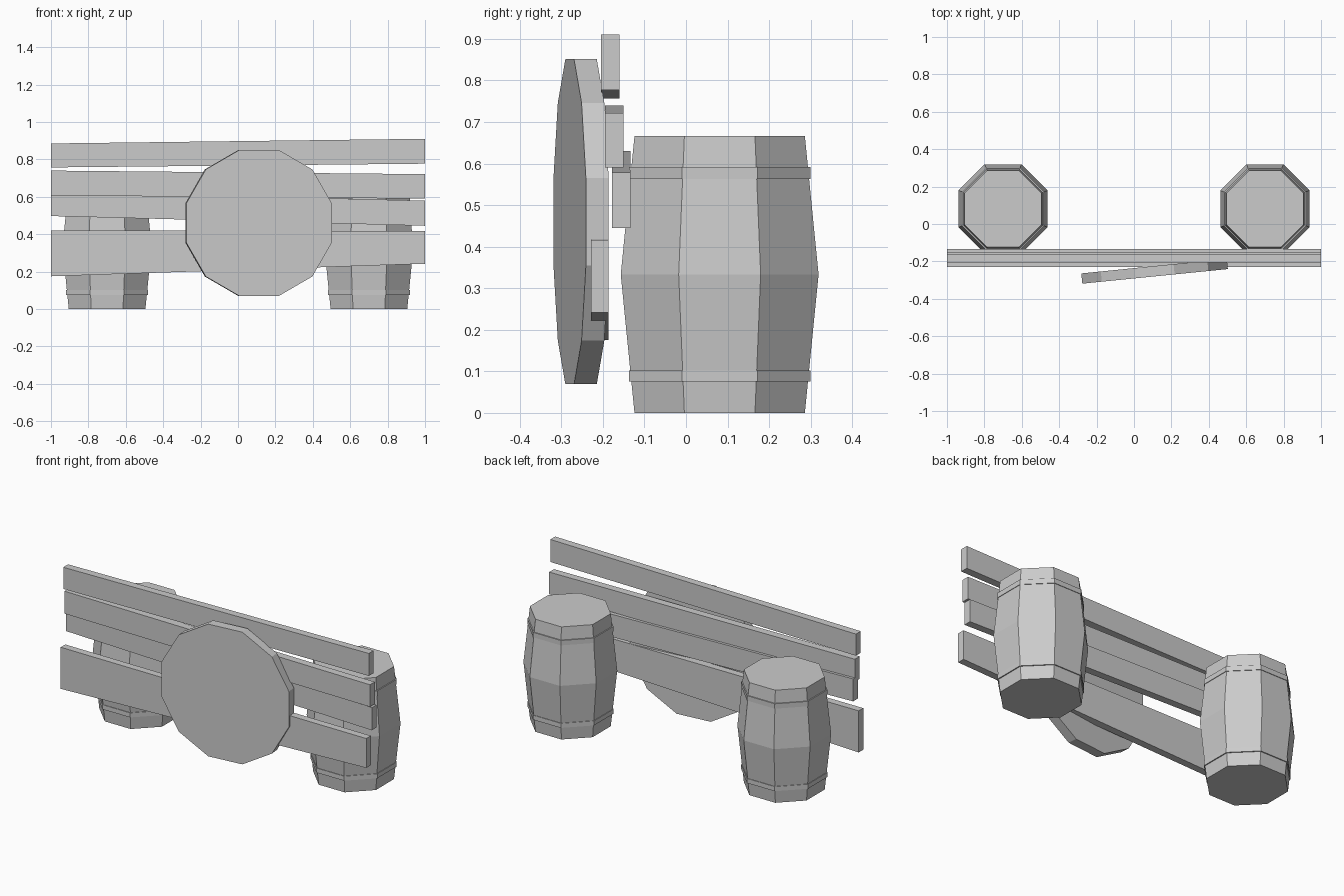
import bpy, bmesh
from math import pi, sin, cos, tan
from mathutils import Matrix

if "Cube" in bpy.data.objects:
    bpy.data.objects.remove(bpy.data.objects["Cube"])


def finish(name, bm):
    bmesh.ops.recalc_face_normals(bm, faces=bm.faces)
    mesh = bpy.data.meshes.new(name)
    bm.to_mesh(mesh)
    bm.free()
    obj = bpy.data.objects.new(name, mesh)
    bpy.context.collection.objects.link(obj)
    return obj


def lathe(name, profile, sides, loc, closed=False):
    """Revolve (apothem, z) points; flat sides face the axes."""
    bm = bmesh.new()
    rings = []
    for a, z in profile:
        r = a / cos(pi / sides)
        rings.append([bm.verts.new((r * cos((2 * i + 1) * pi / sides),
                                    r * sin((2 * i + 1) * pi / sides), z))
                      for i in range(sides)])
    pairs = list(zip(rings, rings[1:]))
    if closed:
        pairs.append((rings[-1], rings[0]))
    for lo, hi in pairs:
        for i in range(sides):
            j = (i + 1) % sides
            bm.faces.new((lo[i], lo[j], hi[j], hi[i]))
    if not closed:
        bm.faces.new(rings[0])
        bm.faces.new(rings[-1])
    obj = finish(name, bm)
    obj.location = loc
    return obj


def plank(name, left, right, y0, y1):
    """Board from x=-1 to 1 with its own (bottom, top) heights at each end."""
    bm = bmesh.new()
    bmesh.ops.create_cube(bm, size=2)
    for v in bm.verts:
        end = left if v.co.x < 0 else right
        v.co.z = end[0] if v.co.z < 0 else end[1]
        v.co.y = y0 if v.co.y < 0 else y1
    return finish(name, bm)


# Barrels with two hoops each
for side, x in (("left", -0.70), ("right", 0.70)):
    loc = (x, 0.081, 0)
    lathe(side + "_barrel", [(0.205, 0), (0.238, 0.333), (0.205, 0.666)], 8, loc)
    for level, z0, z1 in (("lower", 0.075, 0.102), ("upper", 0.563, 0.592)):
        lathe(f"{side}_{level}_hoop",
              [(0.2, z0), (0.2185, z0), (0.2185, z1), (0.2, z1)], 8, loc, True)

# Uneven fence planks
plank("top_plank", (0.757, 0.885), (0.777, 0.91), -0.205, -0.16)
plank("upper_plank", (0.607, 0.74), (0.59, 0.721), -0.195, -0.15)
plank("middle_plank", (0.497, 0.63), (0.445, 0.579), -0.178, -0.134)
plank("bottom_plank", (0.175, 0.421), (0.242, 0.416), -0.229, -0.186)

# Twelve-sided round board leaning across the planks
board = lathe("round_board", [(0.391, -0.0275), (0.391, 0.0275)], 12, (0, 0, 0))
board.matrix_world = (Matrix.Translation((0.11, -0.2525, 0.46))
                      @ Matrix.Rotation(0.1, 4, 'Z')
                      @ Matrix.Rotation(pi / 2, 4, 'X'))
